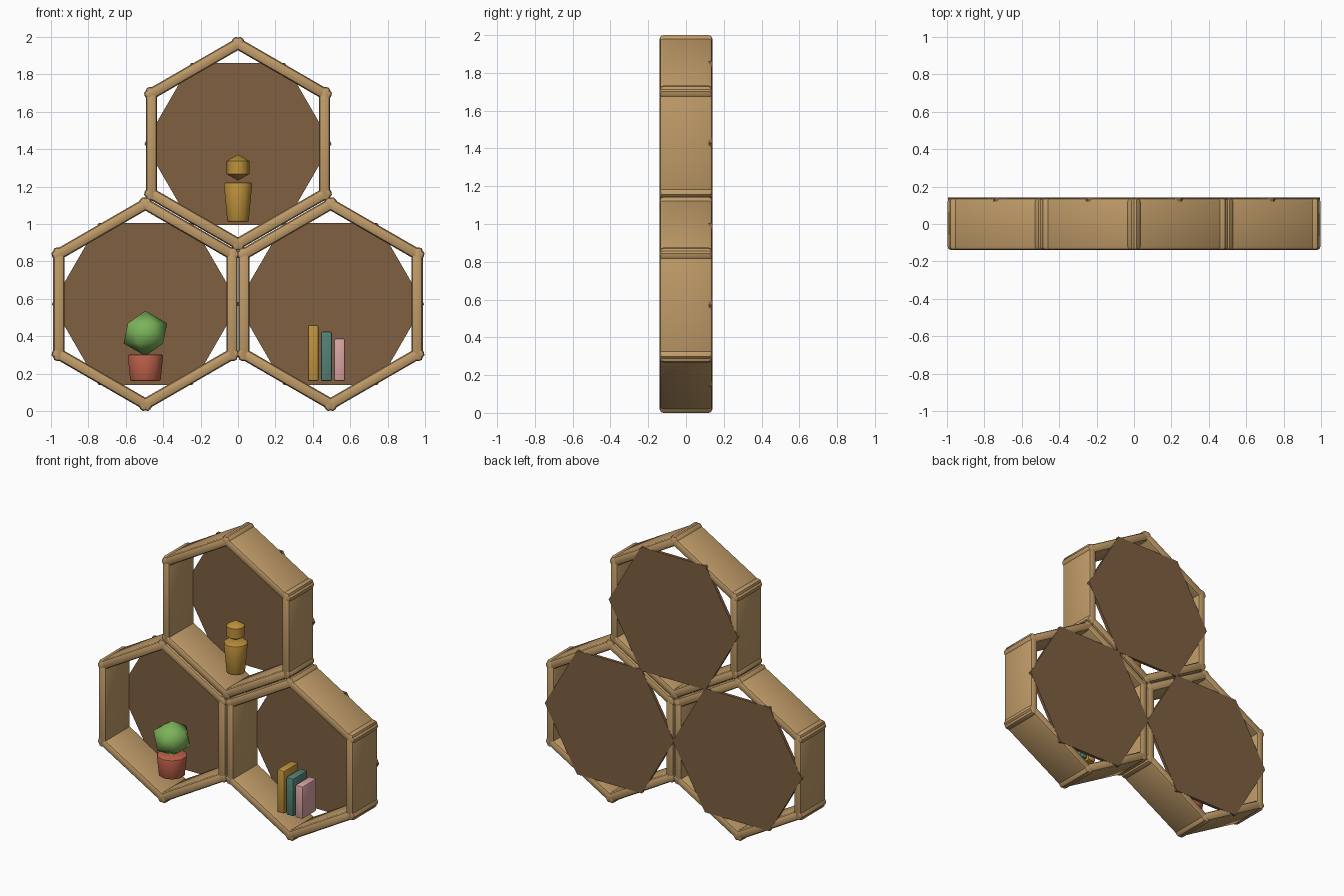
import bpy, math
from mathutils import Matrix, Vector

if "Cube" in bpy.data.objects:
    bpy.data.objects.remove(bpy.data.objects["Cube"])


def mat(name, rgb):
    m = bpy.data.materials.new(name)
    m.diffuse_color = (*rgb, 1)
    m.use_nodes = True
    m.node_tree.nodes["Principled BSDF"].inputs["Base Color"].default_value = m.diffuse_color
    return m


WOOD = mat("light_wood", (0.53, 0.33, 0.14))
BACK = mat("dark_wood", (0.21, 0.115, 0.053))
CLAY = mat("terracotta", (0.52, 0.12, 0.07))
LEAF = mat("leaf_green", (0.20, 0.45, 0.10))
GOLD = mat("gold", (0.52, 0.29, 0.045))
TEAL = mat("teal", (0.09, 0.22, 0.18))
PINK = mat("pink", (0.70, 0.37, 0.37))


def finish(name, material, bevel=0, segments=2, angle=40):
    ob = bpy.context.object
    ob.name = name
    ob.data.materials.append(material)
    if bevel:
        bpy.ops.object.transform_apply(location=False, rotation=True, scale=True)
        b = ob.modifiers.new("Bevel", 'BEVEL')
        b.width, b.segments = bevel, segments
        b.limit_method = 'ANGLE'
        b.angle_limit = math.radians(50)
        bpy.ops.object.modifier_apply(modifier=b.name)
    bpy.ops.object.shade_smooth_by_angle(angle=math.radians(angle))
    return ob


def box(name, material, loc, size, bevel, rot_y=0):
    bpy.ops.mesh.primitive_cube_add(size=1, location=loc, rotation=(0, rot_y, 0))
    bpy.context.object.scale = size
    return finish(name, material, bevel)


def pot(name, material, x, z0, z1, r0, r1):
    bpy.ops.mesh.primitive_cone_add(vertices=10, radius1=r0, radius2=r1, depth=z1 - z0,
                                    location=(x, ITEM_Y, (z0 + z1) / 2))
    return finish(name, material, 0.01, 2, 45)


ITEM_Y = -0.025
APOTHEM, HALF_LEN, THICK, DEPTH = 0.463, 0.304, 0.06, 0.28
SX, LOW = 0.495, 0.5715
cells = {"left": (-SX, LOW), "right": (SX, LOW), "top": (0, LOW + SX * math.sqrt(3))}

for cell, (cx, cz) in cells.items():
    # six overlapping boards around each cell
    for i in range(6):
        a = i * math.pi / 3
        box(f"{cell}_board_{i + 1}", WOOD,
            (cx + APOTHEM * math.cos(a), 0, cz + APOTHEM * math.sin(a)),
            (THICK, DEPTH, 2 * HALF_LEN), 0.02, -a)
    # flat-topped hexagonal back panel
    bpy.ops.mesh.primitive_cylinder_add(vertices=6, radius=0.5, depth=0.021)
    ob = bpy.context.object
    ob.data.transform(Matrix.Rotation(math.pi / 2, 4, 'X') @ Matrix.Rotation(math.pi / 6, 4, 'Z'))
    ob.location = (cx, 0.1305, cz)
    finish(f"{cell}_back_panel", BACK, 0, 0, 30)

# potted plant
pot("plant_pot", CLAY, -SX, 0.16, 0.302, 0.085, 0.10)
bpy.ops.mesh.primitive_ico_sphere_add(subdivisions=1, radius=0.13, location=(-SX, ITEM_Y, 0.415))
bpy.context.object.scale = (1, 1, 0.93)
finish("foliage", LEAF, 0, 0, 60)

# books
for name, m, x, top in (("gold_book", GOLD, 0.402, 0.46),
                        ("teal_book", TEAL, 0.473, 0.425),
                        ("pink_book", PINK, 0.543, 0.388)):
    box(name, m, (x, ITEM_Y, (0.16 + top) / 2), (0.058, 0.16, top - 0.16), 0.01)

# vase with a knob on top
pot("vase", GOLD, 0, 1.01, 1.222, 0.06, 0.08)
bpy.ops.mesh.primitive_uv_sphere_add(segments=8, ring_count=3, radius=0.07,
                                     location=(0, ITEM_Y, 1.302))
finish("vase_ornament", GOLD, 0, 0, 50)
